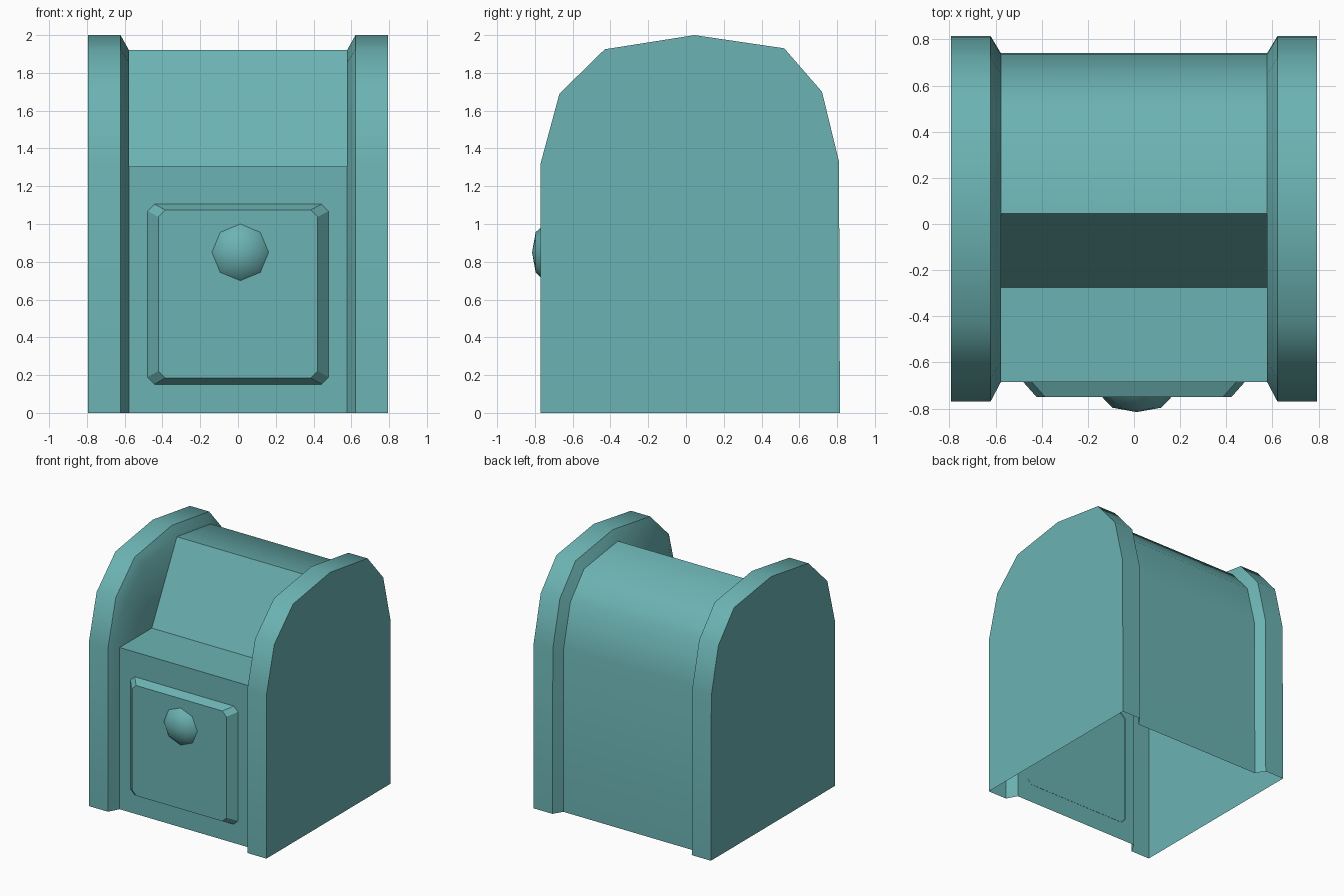
import bpy, bmesh
from math import sin, cos, pi, radians

if "Cube" in bpy.data.objects:
    bpy.data.objects.remove(bpy.data.objects["Cube"])

teal = bpy.data.materials.new("teal_paint")
teal.diffuse_color = (0.15, 0.45, 0.45, 1)
teal.use_nodes = True
teal.node_tree.nodes["Principled BSDF"].inputs["Base Color"].default_value = teal.diffuse_color


def make(name, loops, closed, extra=(), smooth=True):
    """Skin a row of equal-length point loops; extra = faces given as point lists."""
    bm = bmesh.new()
    rows = [[bm.verts.new(p) for p in loop] for loop in loops]
    n = len(rows[0])
    for a, b in zip(rows, rows[1:]):
        for i in range(n if closed else n - 1):
            j = (i + 1) % n
            bm.faces.new((a[i], a[j], b[j], b[i]))
    for pts in extra:
        bm.faces.new([bm.verts.new(p) for p in pts])
    bmesh.ops.remove_doubles(bm, verts=bm.verts, dist=1e-5)
    bmesh.ops.recalc_face_normals(bm, faces=bm.faces)
    me = bpy.data.meshes.new(name)
    bm.to_mesh(me)
    bm.free()
    me.materials.append(teal)
    ob = bpy.data.objects.new(name, me)
    bpy.context.collection.objects.link(ob)
    if smooth:
        bpy.ops.object.select_all(action='DESELECT')
        ob.select_set(True)
        bpy.context.view_layer.objects.active = ob
        bpy.ops.object.shade_smooth_by_angle(angle=radians(44))
    return ob


def at_x(x, profile):
    return [(x, y, z) for y, z in profile]


# Arched profiles (y, z), from the front foot over the top to the back foot
outer = [(-0.77, 0), (-0.77, 1.32), (-0.67, 1.69), (-0.43, 1.925), (0.045, 2.0),
         (0.52, 1.93), (0.72, 1.70), (0.81, 1.33), (0.815, 0)]
inner = [(-0.685, 0), (-0.685, 1.305), (-0.60, 1.645), (-0.385, 1.855), (0.045, 1.92),
         (0.475, 1.86), (0.65, 1.66), (0.735, 1.32), (0.74, 0)]
ledge_back = (-0.275, 1.305)
W = 0.577

# Side panels: outer face, rim, bevel and the inner wall exposed by the recess
side = make("side_panel",
            [at_x(0.793, outer), at_x(0.622, outer), at_x(W, inner)], False,
            [at_x(0.793, outer), at_x(W, inner[1:5] + [ledge_back])])
side.modifiers.new("mirror", 'MIRROR')

# Body between the panels: front wall, ledge, slanted chute, rounded back
body = inner[:2] + [ledge_back] + inner[4:]
make("body", [at_x(-W, body), at_x(W, body)], False)


# Door: raised plate with clipped corners and bevelled edges
def clipped(y, hx, z0, z1, c=0.037):
    return [(-hx + c, y, z0), (hx - c, y, z0), (hx, y, z0 + c), (hx, y, z1 - c),
            (hx - c, y, z1), (-hx + c, y, z1), (-hx, y, z1 - c), (-hx, y, z0 + c)]


face = clipped(-0.75, 0.422, 0.185, 1.075)
make("door", [clipped(-0.68, 0.484, 0.149, 1.107), face], True, [face], smooth=False)


# Knob: eight-sided dome on the door
def ring(a):
    r = 0.15 * cos(a)
    return [(0.012 + r * cos(k * pi / 4), -0.75 - 0.065 * sin(a), 0.85 + r * sin(k * pi / 4))
            for k in range(8)]


make("knob", [ring(0), ring(pi / 4), ring(pi / 2)], True)
